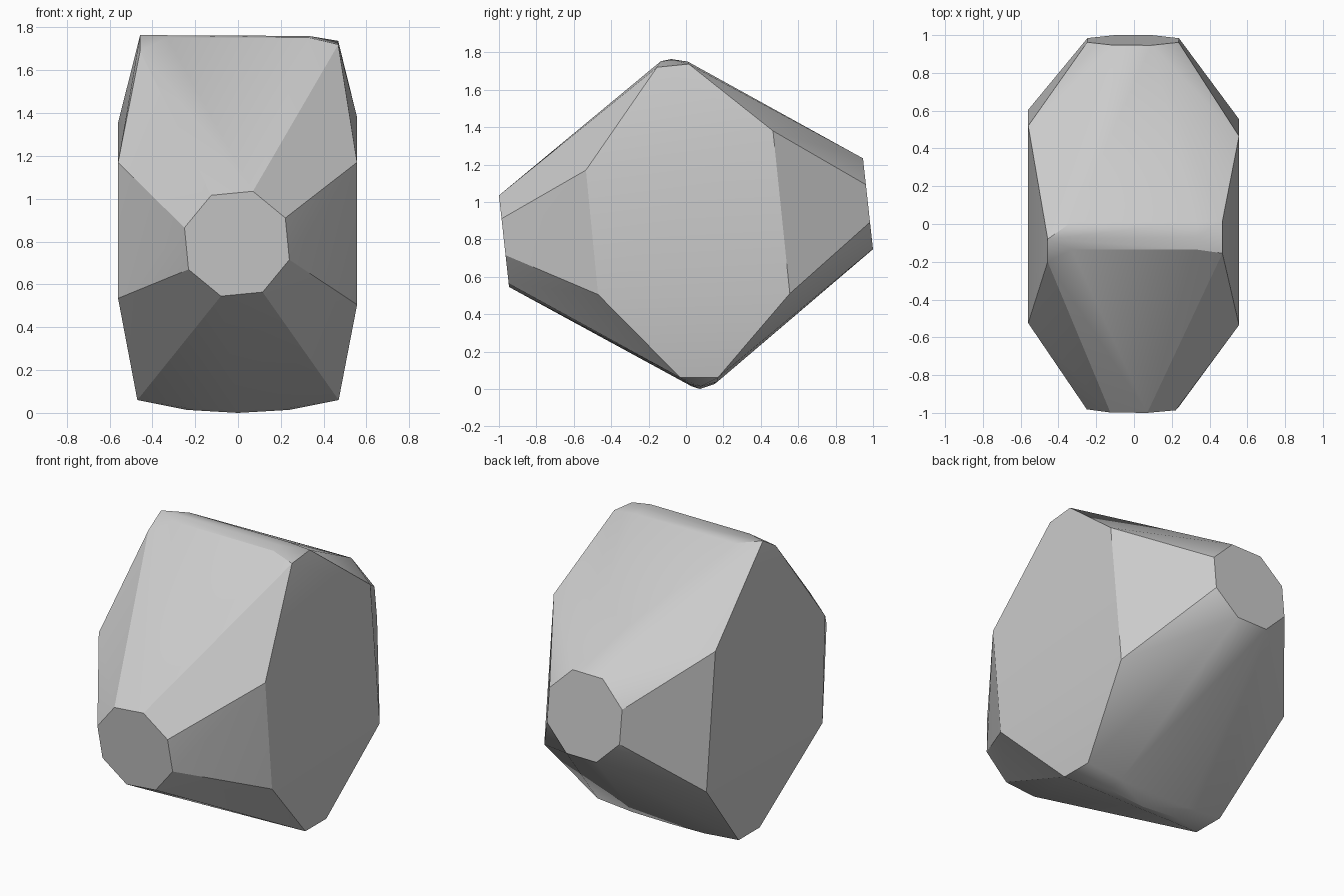
import bpy
import bmesh
import math
from mathutils import Vector


def remove_default_cube():
    cube = bpy.data.objects.get("Cube")
    if cube:
        bpy.data.objects.remove(cube, do_unlink=True)


def make_material(name, colour):
    material = bpy.data.materials.new(name)
    material.use_nodes = True
    material.diffuse_color = colour
    shader = material.node_tree.nodes["Principled BSDF"]
    shader.inputs["Base Color"].default_value = colour
    return material


def octagon_facet(centre, radius, phase, lean):
    """Flat eight-sided end facet, leaning slightly with height."""
    points = []
    for step in range(8):
        angle = math.radians(phase + step * 45)
        rise = radius * math.sin(angle)
        offset = Vector((radius * math.cos(angle), lean * rise, rise))
        points.append(Vector(centre) + offset)
    return points


def side_facet(x, outline):
    """Large flat side facet given as (y, z) corners."""
    return [Vector((x, y, z)) for y, z in outline]


def ridge(half_width, profile):
    """Short rounded profile repeated on both sides of the middle."""
    return [Vector((side * half_width, y, z)) for side in (-1, 1) for y, z in profile]


def build_hull(name, points, material):
    mesh = bpy.data.meshes.new(name)
    bm = bmesh.new()
    for point in points:
        bm.verts.new(point)
    result = bmesh.ops.convex_hull(bm, input=bm.verts)
    loose = {v for v in result["geom_interior"] + result["geom_unused"]
             if isinstance(v, bmesh.types.BMVert)}
    bmesh.ops.delete(bm, geom=list(loose), context="VERTS")
    # Merge triangles that lie in one facet
    bmesh.ops.dissolve_limit(bm, angle_limit=math.radians(1),
                             verts=bm.verts, edges=bm.edges)
    bmesh.ops.recalc_face_normals(bm, faces=bm.faces)
    bm.to_mesh(mesh)
    bm.free()
    mesh.materials.append(material)
    body = bpy.data.objects.new(name, mesh)
    bpy.context.collection.objects.link(body)
    bpy.ops.object.select_all(action="DESELECT")
    body.select_set(True)
    bpy.context.view_layer.objects.active = body
    bpy.ops.object.shade_smooth_by_angle(angle=math.radians(25))
    return body


remove_default_cube()
grey = make_material("plain grey", (0.6, 0.6, 0.6, 1))

# Small end facets, front and back
points = octagon_facet((-0.005, -0.973, 0.79), 0.256, 28, -0.11)
points += octagon_facet((-0.005, 0.973, 0.99), 0.262, 23, -0.11)

# Large side facets, left and right
points += side_facet(0.556, [(-0.535, 1.17), (0.465, 1.38), (0.555, 0.51), (-0.47, 0.505)])
points += side_facet(-0.56, [(-0.525, 1.17), (0.52, 1.355), (0.605, 0.54), (-0.5, 0.535)])

# Corners where the sides taper into the top and bottom ridges
points += side_facet(0.468, [(-0.155, 1.72), (0.015, 1.737)])
points += side_facet(-0.457, [(-0.2, 1.69), (-0.08, 1.764)])
points += ridge(0.47, [(-0.03, 0.06), (0.17, 0.06)])

# Rounded top ridge and gently bowed bottom ridge
points += ridge(0.33, [(-0.135, 1.752), (-0.07, 1.76), (0.01, 1.75)])
points += ridge(0.24, [(0.02, 0.025), (0.08, 0.014), (0.17, 0.04)])
points += ridge(0, [(0.03, 0.014), (0.075, 0), (0.15, 0.025)])

build_hull("faceted_stone", points, grey)
